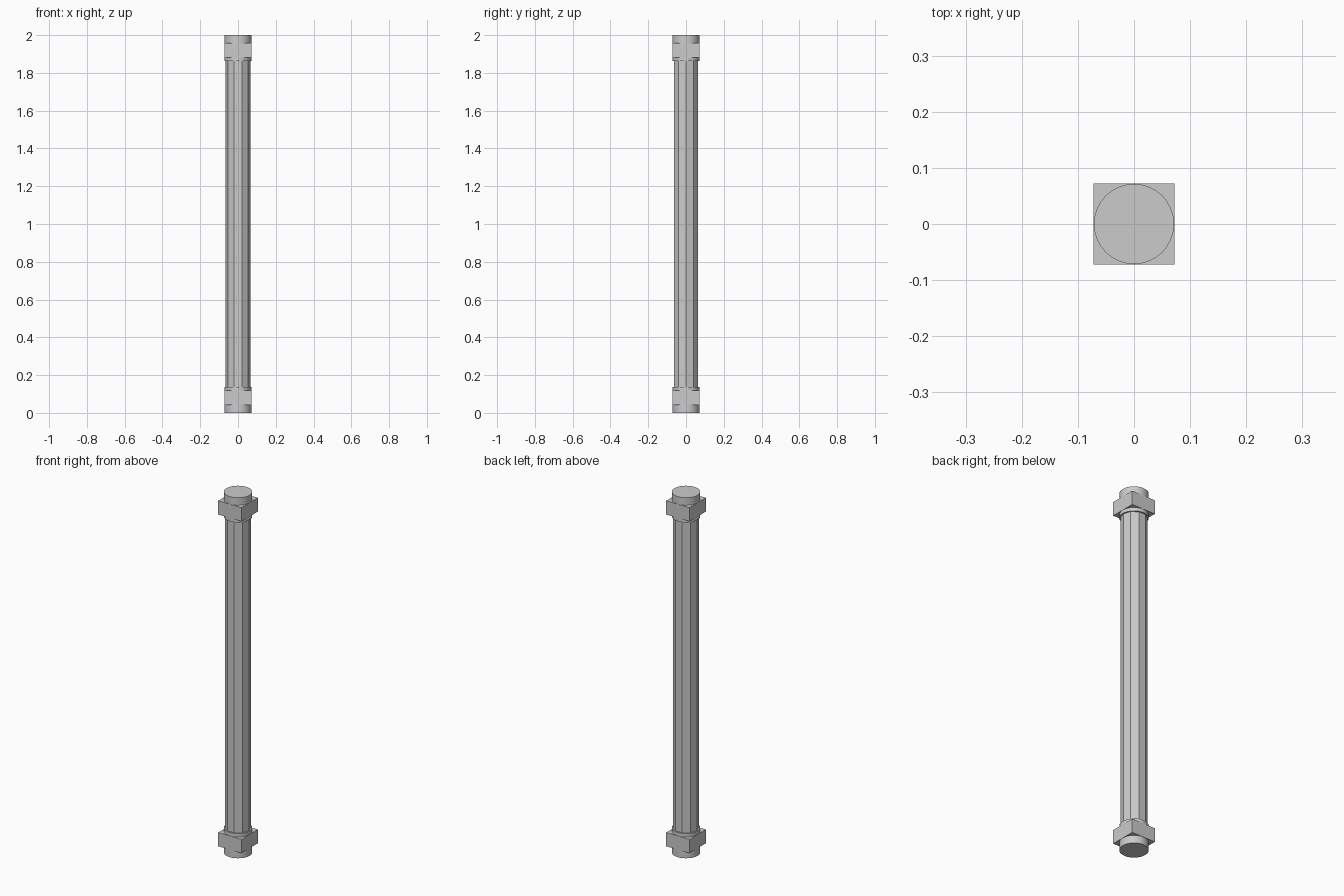
import bpy, math

if "Cube" in bpy.data.objects:
    bpy.data.objects.remove(bpy.data.objects["Cube"])

R = 0.072      # end cap radius and block half width
CAP_H = 0.137  # end cap height
BLOCK = (0.042, 0.118)


def cylinder(name, radius, z0, z1, sides, turn=0.0):
    bpy.ops.mesh.primitive_cylinder_add(vertices=sides, radius=radius, depth=z1 - z0,
                                        location=(0, 0, (z0 + z1) / 2), rotation=(0, 0, turn))
    ob = bpy.context.object
    ob.name = name
    return ob


def block(name, z0, z1):
    bpy.ops.mesh.primitive_cube_add(size=1, location=(0, 0, (z0 + z1) / 2))
    ob = bpy.context.object
    ob.name = name
    ob.scale = (2 * R, 2 * R, z1 - z0)
    return ob


# ten-sided shaft, flat face towards the front
cylinder("shaft", 0.066, CAP_H - 0.01, 2 - CAP_H + 0.01, 10, math.radians(90))

# round cap and square block at each end
for label, flip in (("bottom", False), ("top", True)):
    def span(a, b):
        return (2 - b, 2 - a) if flip else (a, b)
    cap = cylinder(label + "_cap", R - 0.0005, *span(0, CAP_H), 32)
    bpy.ops.object.shade_smooth_by_angle(angle=math.radians(30))
    block(label + "_block", *span(*BLOCK))
